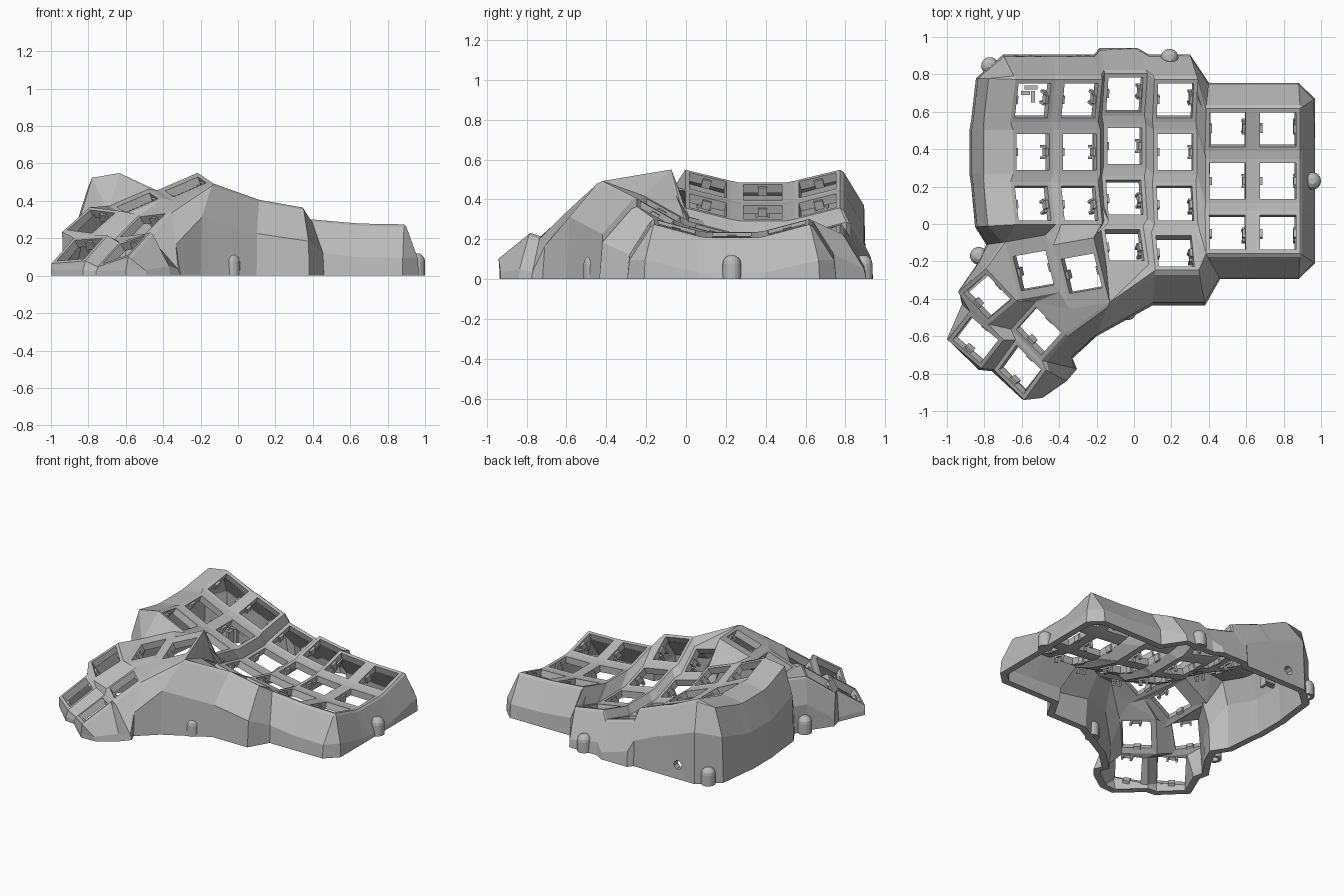
import bpy, bmesh, math
from mathutils import Matrix, Vector

if "Cube" in bpy.data.objects:
    bpy.data.objects.remove(bpy.data.objects["Cube"])

grey = bpy.data.materials.new("plain_grey")
grey.diffuse_color = (0.5, 0.5, 0.5, 1)
grey.use_nodes = True
grey.node_tree.nodes["Principled BSDF"].inputs["Base Color"].default_value = grey.diffuse_color
R = math.radians


def finish(bm, name):
    bmesh.ops.recalc_face_normals(bm, faces=bm.faces[:])
    me = bpy.data.meshes.new(name)
    bm.to_mesh(me)
    bm.free()
    me.materials.append(grey)
    ob = bpy.data.objects.new(name, me)
    bpy.context.collection.objects.link(ob)
    return ob


def frame(x, y, z, rx, ry, rz=0):
    return (Matrix.Translation((x, y, z)) @ Matrix.Rotation(R(rz), 4, 'Z')
            @ Matrix.Rotation(R(ry), 4, 'Y') @ Matrix.Rotation(R(rx), 4, 'X'))


# key positions: curved columns (x, middle y, middle z, tilt, row count)
HALF, HOLE, CURVE = 0.118, 0.096, 1.06
keys = {}
columns = [(-.54, .385, .435, 25, 3), (-.29, .385, .335, 21, 3), (-.05, .417, .19, 15, 4),
           (.22, .385, .185, 10, 4), (.5, .23, .225, 5, 3), (.77, .23, .21, 1, 3)]
for c, (x, y, z, tilt, rows) in enumerate(columns):
    for r in range(rows):
        a = 15 * (1 - r)
        m = frame(x, y + CURVE * math.sin(R(a)), z + CURVE * (1 - math.cos(R(a))), a, tilt)
        keys[f"{c}{r}"] = (m, HALF, HALF)
# thumb cluster keys, with top and bottom margins
keys["T1"] = (frame(-.538, -.25, .39, 10, -23, 10), .18, .14)
keys["T2"] = (frame(-.28, -.265, .475, 10, -23, 10), .18, .18)
keys["ML"] = (frame(-.785, -.387, .29, 6, -34, 40), HALF, HALF)
keys["MR"] = (frame(-.51, -.573, .27, -6, -34, 48), HALF, HALF)
keys["BL"] = (frame(-.847, -.62, .14, -4, -35, 52), HALF, HALF)
keys["BR"] = (frame(-.61, -.78, .14, -16, -33, 54), HALF, HALF)

# outer surface: key plates (corners a b c d clockwise from back left)
bm = bmesh.new()
V = {}


def face(vs):
    u = []
    for v in vs:
        if v not in u:
            u.append(v)
    if len(u) > 2:
        bm.faces.new(u)


def web(text):
    for group in text.split(","):
        face([V[s] for s in group.split()])


for k, (m, top, bot) in keys.items():
    outer = [(-HALF, top), (HALF, top), (HALF, -bot), (-HALF, -bot)]
    hole = [(-HOLE, HOLE), (HOLE, HOLE), (HOLE, -HOLE), (-HOLE, -HOLE)]
    o = [bm.verts.new(m @ Vector((x, y, 0))) for x, y in outer]
    i = [bm.verts.new(m @ Vector((x, y, 0))) for x, y in hole]
    for n in range(4):
        V[k + "abcd"[n]] = o[n]
        face([o[n], i[n], i[n - 1], o[n - 1]])

# webs between rows, columns and at the crossings
for c in range(6):
    for r in range(4):
        k, dn, rt, dg = f"{c}{r}", f"{c}{r+1}", f"{c+1}{r}", f"{c+1}{r+1}"
        if k not in keys:
            continue
        if dn in keys:
            web(f"{k}d {k}c {dn}b {dn}a")
        if rt in keys:
            web(f"{k}b {rt}a {rt}d {k}c")
        if dn in keys and dg in keys and rt in keys:
            web(f"{k}c {rt}d {dg}a {dn}b")
# thumb webs
web("T1b T2a T2d T1c,BLd BLc BRb BRa,MLd MLc MRb MRa,BLb MLa MLd BLc,BRb MRa MRd BRc")
web("BLc MLd MRa BRb,MLb T1a T1d MLc,MLc T1d MRb,MRb T1d T1c")
web("MRb T1c T2d,MRb T2d MRc,MRc T2d T2c")
# saddle joining the thumb cluster and the columns
web("T1a T1b 02c 02d,T1b T2a 12d 02c,T2a T2b 12c 12d,T2b 12c 22d,T2b 22d 23a")
web("T2b 23a 23d,T2b 23d T2c,T2c 23d 23c,T2c 23c 33d,32c 42d 33b,33b 42d 33c")

# outer walls: plate corner and ground point below it, L marks the wide left shoulder
rim = []
for side in (
        "02d -.85 -.015 L,02a -.87 .2 L,01d -.88 .27 L,01a -.88 .5 L,00d -.87 .56 L,00a -.845 .78 L",
        "00a -.70 .905,00b -.43 .905,10a -.40 .905,10b -.215 .905,20a -.185 .94,20b .02 .94",
        "30a .08 .905,30b .3 .905,40a .4 .755,40b .62 .755,50a .65 .755,50b .88 .755",
        "50b .967 .67,50c .967 .4,51b .967 .35,51c .967 .11,52b .967 .06,52c .967 -.21",
        "52c .88 -.295,52d .65 -.295,42c .62 -.295,42d .46 -.295,33c .38 -.435,33d .1 -.435",
        "T2c -.2 -.6,MRc -.33 -.72,MRd -.305 -.775,BRc -.36 -.84,BRd -.49 -.93,BRd -.6 -.935",
        "BRa -.76 -.787,BLd -.83 -.78,BLa -1 -.615,BLb -.92 -.43,MLa -.936 -.355",
        "MLb -.83 -.2,T1a -.79 -.11"):
    rim += side.split(",")
rings = []
for item in rim:
    p = item.split()
    top, g = V[p[0]], Vector((float(p[1]), float(p[2]), 0))
    ring = [top]
    for f, drop in ((.68, .025), (.95, .22)) if len(p) > 3 else ((.14, .012), (.92, .18)):
        q = top.co.lerp(g, f)
        q.z = max(top.co.z - drop, min(.03, top.co.z * .5))
        ring.append(bm.verts.new(q))
    ring.append(bm.verts.new(g))
    rings.append(ring)
for n, A in enumerate(rings):
    B = rings[(n + 1) % len(rings)]
    for j in range(3):
        quad = [A[j], B[j], B[j + 1], A[j + 1]]
        if n == 6 and j == 2:
            # round cable hole in the back wall
            mid = Vector((-.565, .9, .1))
            s = [bm.verts.new(mid + Vector((.032 * math.cos(t), 0, .032 * math.sin(t))))
                 for t in [R(112.5 - 45 * e) for e in range(8)]]
            for e in range(4):
                q1 = quad[(e + 1) % 4]
                face([quad[e], q1, s[2 * e + 1], s[2 * e]])
                face([q1, s[(2 * e + 2) % 8], s[2 * e + 1]])
        else:
            face(quad)

# give the shell its thickness
bmesh.ops.recalc_face_normals(bm, faces=bm.faces[:])
bm.normal_update()
if sum(f.normal.z * f.calc_area() for f in bm.faces) < 0:
    bmesh.ops.reverse_faces(bm, faces=bm.faces[:])
bm.normal_update()
border = [(e.verts[0], e.verts[1]) for e in bm.edges if e.is_boundary]
faces = bm.faces[:]
inner = {}
for v in bm.verts[:]:
    q = v.co - v.normal * 0.047 * min(v.calc_shell_factor(), 1.3)
    q.z = 0 if v.co.z < .001 else max(q.z, 0)
    inner[v] = q
inner = {v: bm.verts.new(q) for v, q in inner.items()}
for f in faces:
    bm.faces.new([inner[v] for v in reversed(f.verts[:])])
for a, b in border:
    bm.faces.new([a, b, inner[b], inner[a]])
finish(bm, "keyboard_shell")

# switch clips at both sides of every hole
bm = bmesh.new()
for m, _, _ in keys.values():
    for s in (-1, 1):
        for y, w, z, h in ((0, .045, -.035, .045), (.03, .014, -.065, .05), (-.03, .014, -.065, .05)):
            if s < 0 and y:
                continue
            mat = m @ Matrix.Translation((s * .093, y, z)) @ Matrix.Diagonal((.022, w, h, 1))
            bmesh.ops.create_cube(bm, size=1, matrix=mat)
for v in bm.verts:
    v.co.z = max(v.co.z, 0)
finish(bm, "switch_clips")

# domed screw posts, hollow from below
profile = [(.024, .07), (.024, 0), (.047, 0), (.047, .075)]
profile += [(.047 * math.cos(R(a)), .075 + .047 * math.sin(R(a))) for a in (22.5, 45, 67.5)]
for n, (x, y) in enumerate([(-.77, .845), (.19, .89), (.953, .23), (-.035, -.468), (-.83, -.17)]):
    bm = bmesh.new()
    loops = [[bm.verts.new((x + r * math.cos(R(t)), y + r * math.sin(R(t)), z))
              for t in range(0, 360, 20)] for r, z in profile]
    for A, B in zip(loops, loops[1:]):
        for i in range(18):
            bm.faces.new([A[i - 1], A[i], B[i], B[i - 1]])
    bm.faces.new(loops[0])
    bm.faces.new(loops[-1])
    finish(bm, f"screw_post_{n + 1}")

# small socket holder inside the back wall
bm = bmesh.new()
for x, y, sx, sy in ((-.55, .73, .07, .02), (-.58, .70, .05, .02), (-.54, .68, .02, .06)):
    bmesh.ops.create_cube(bm, size=1, matrix=Matrix.Translation((x, y, .12)) @ Matrix.Diagonal((sx, sy, .1, 1)))
finish(bm, "socket_holder")
